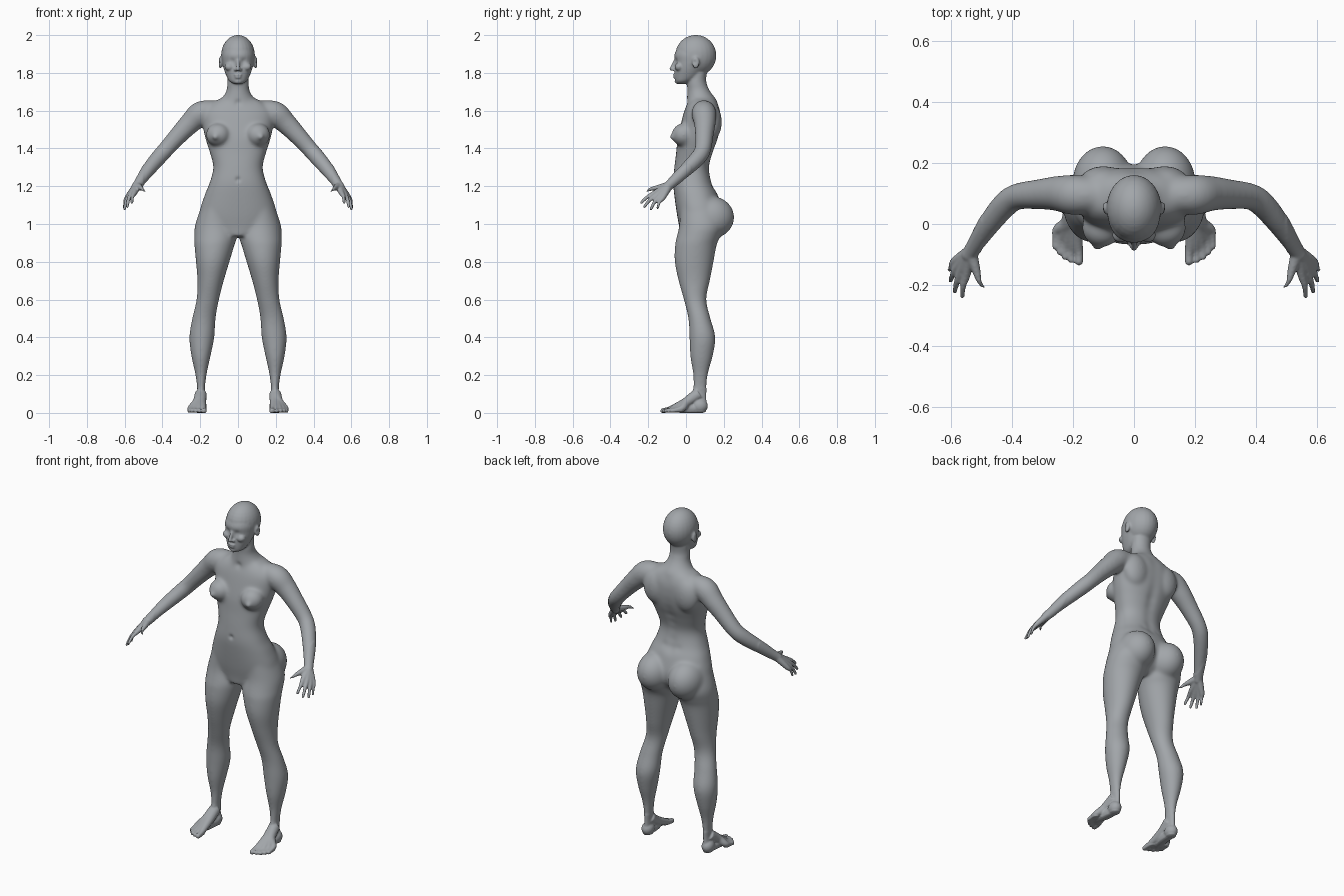
import bpy
import bmesh
from math import sin, cos, pi, exp, copysign
from mathutils import Vector, Matrix

cube = bpy.data.objects.get("Cube")
if cube:
    bpy.data.objects.remove(cube, do_unlink=True)

SIDES = 32
VOXEL = 0.005
bm = bmesh.new()


def smooth_rows(rows, steps=5):
    """Fill in rows of numbers with a Catmull-Rom curve."""
    rows = [Vector(row) for row in rows]
    result = []
    for i in range(len(rows) - 1):
        a, b = rows[max(i - 1, 0)], rows[i]
        c, d = rows[i + 1], rows[min(i + 2, len(rows) - 1)]
        for k in range(steps):
            t = k / steps
            result.append(b + (c - a) * (t / 2)
                          + (a * 2 - b * 5 + c * 4 - d) * (t * t / 2)
                          + (b * 3 - a - c * 3 + d) * (t ** 3 / 2))
    return result + [rows[-1]]


def skin(rings):
    """Join rings of points into a closed solid."""
    rings = [[bm.verts.new(p) for p in ring] for ring in rings]
    for low, high in zip(rings, rings[1:]):
        for i in range(SIDES):
            j = (i + 1) % SIDES
            bm.faces.new((low[i], low[j], high[j], high[i]))
    bm.faces.new(rings[0])
    bm.faces.new(rings[-1])


def stack(rows, side=1, power=1.0):
    """Level slices, each given as left, right, front, back, height."""
    def bend(v):
        return copysign(abs(v) ** power, v)
    rings = []
    for x0, x1, y0, y1, z in smooth_rows(rows):
        ring = []
        for i in range(SIDES):
            a = 2 * pi * i / SIDES
            ring.append((side * ((x0 + x1) / 2 + (x1 - x0) / 2 * bend(cos(a))),
                         (y0 + y1) / 2 + (y1 - y0) / 2 * bend(sin(a)), z))
        rings.append(ring)
    skin(rings)


def column(rows, power=1.0):
    """Level slices centred on the body, given as half width, front, back, height."""
    stack([(-w, w, y0, y1, z) for w, y0, y1, z in rows], 1, power)


def tube(rows, side=1):
    """Round limb along a path of x, y, z, radius."""
    rows = smooth_rows(rows)
    path = [Vector((side * r[0], r[1], r[2])) for r in rows]
    rings = []
    for i, p in enumerate(path):
        along = (path[min(i + 1, len(path) - 1)] - path[max(i - 1, 0)]).normalized()
        u = along.cross(Vector((1, 0, 0))).normalized()
        v = along.cross(u)
        rings.append([p + (u * cos(2 * pi * k / SIDES) + v * sin(2 * pi * k / SIDES))
                      * rows[i][3] for k in range(SIDES)])
    skin(rings)
    ball(path[-1], [rows[-1][3]] * 3)


def ball(centre, radii, side=1):
    x, y, z = centre
    place = Matrix.Translation((side * x, y, z)) @ Matrix.Diagonal((*radii, 1))
    bmesh.ops.create_uvsphere(bm, u_segments=24, v_segments=16, radius=1, matrix=place)


# Torso and neck
column([(.07, -.03, .12, .935), (.17, -.035, .17, .98), (.205, -.048, .195, 1.05),
        (.178, -.062, .17, 1.15), (.15, -.068, .138, 1.22), (.131, -.062, .124, 1.3),
        (.15, -.052, .145, 1.38), (.172, -.045, .17, 1.45), (.187, -.03, .183, 1.52),
        (.19, -.012, .183, 1.59), (.15, .005, .17, 1.635), (.08, .02, .15, 1.67)], .88)
column([(.13, .0, .175, 1.61), (.095, .004, .163, 1.655), (.064, .006, .13, 1.7),
        (.056, .006, .108, 1.75), (.055, .02, .11, 1.8)])

# Head, face and jaw
ball((0, .052, 1.892), (.09, .109, .109))
column([(.022, -.048, -.0, 1.742), (.045, -.056, .03, 1.755), (.06, -.06, .07, 1.78),
        (.075, -.06, .1, 1.82), (.084, -.058, .13, 1.86), (.086, -.06, .15, 1.9),
        (.07, -.035, .13, 1.95)], .92)
tube([(0, -.056, 1.868, .008), (0, -.069, 1.84, .009), (0, -.077, 1.821, .011)])
ball((0, -.061, 1.79), (.021, .009, .006))
ball((0, -.06, 1.777), (.018, .009, .006))
ball((0, -.042, 1.755), (.024, .018, .014))

# Paired parts, built on the left and repeated on the right
for side in (1, -1):
    # Nose wings, cheeks and ears
    ball((.012, -.065, 1.817), (.009, .011, .008), side)
    ball((.045, -.036, 1.832), (.026, .024, .022), side)
    ball((.094, .052, 1.854), (.011, .02, .032), side)

    # Chest, shoulder blade and hip masses
    ball((.105, -.012, 1.472), (.066, .064, .062), side)
    ball((.12, -.074, 1.462), (.018, .014, .018), side)
    ball((.1, .135, 1.54), (.08, .055, .1), side)
    ball((.102, .135, 1.035), (.1, .121, .112), side)

    # Leg from hip to ankle
    stack([(.03, .185, -.03, .17, 1.12), (.01, .226, -.035, .2, 1.0),
           (.006, .232, -.05, .18, .93), (.018, .231, -.058, .163, .89),
           (.045, .223, -.06, .146, .8), (.075, .215, -.04, .127, .7),
           (.1, .22, -.012, .108, .6), (.118, .243, .012, .13, .5),
           (.125, .258, .018, .156, .4), (.145, .247, .022, .142, .3),
           (.166, .226, .037, .116, .2), (.177, .214, .036, .108, .1),
           (.176, .22, .03, .11, .04)], side)

    # Heel, sole and toes
    ball((.2, .074, .036), (.034, .042, .038), side)
    tube([(.2, .06, .022, .024), (.205, 0, .024, .026), (.213, -.055, .02, .018)], side)
    for i, (x, y) in enumerate([(.18, -.122), (.205, -.118), (.226, -.108),
                                (.243, -.092), (.257, -.074)]):
        r = .014 if i == 0 else .0105
        tube([(.197, .066, .1, .032), (.194 + i * .005, .005, .058, .026),
              (.185 + i * .016, y + .055, .026, .018), (x, y + .025, .017, r),
              (x, y, .012, r)], side)

    # Arm from shoulder to wrist
    tube([(.12, .095, 1.6, .055), (.195, .095, 1.585, .066), (.25, .1, 1.537, .058),
          (.31, .097, 1.475, .05), (.38, .09, 1.397, .044), (.42, .065, 1.352, .043),
          (.47, .005, 1.292, .038), (.525, -.078, 1.215, .027),
          (.54, -.1, 1.195, .025)], side)

    # Hand: each finger runs from wrist to knuckle to tip
    for knuckle, tip, r in [((.548, -.163, 1.165), (.562, -.237, 1.113), .0098),
                            ((.566, -.155, 1.155), (.586, -.22, 1.092), .0098),
                            ((.578, -.14, 1.146), (.6, -.185, 1.08), .0096),
                            ((.586, -.122, 1.14), (.603, -.15, 1.085), .0088),
                            ((.517, -.15, 1.192), (.489, -.208, 1.172), .0098)]:
        k, t = Vector(knuckle), Vector(tip)
        middle = (k + t) / 2 + Vector((.004, -.004, .004))
        tube([(.535, -.09, 1.203, .022), (*k, .0145), (*middle, r), (*t, r * .8)], side)

# Fuse all parts into one skin
bmesh.ops.recalc_face_normals(bm, faces=bm.faces)
mesh = bpy.data.meshes.new("human_figure")
bm.to_mesh(mesh)
bm.free()
figure = bpy.data.objects.new("human_figure", mesh)
bpy.context.collection.objects.link(figure)
remesh = figure.modifiers.new("fuse", 'REMESH')
remesh.mode = 'VOXEL'
remesh.voxel_size = VOXEL
bm = bmesh.new()
bm.from_object(figure, bpy.context.evaluated_depsgraph_get())
figure.modifiers.clear()


def relax(verts, times):
    for _ in range(times):
        bmesh.ops.smooth_vert(bm, verts=verts, factor=.5, use_axis_x=True,
                              use_axis_y=True, use_axis_z=True)


# Soften the large forms strongly, hands, feet and face lightly
relax([v for v in bm.verts if .13 < v.co.z < 1.73 and abs(v.co.x) < .5], 30)
relax([v for v in bm.verts if v.co.z > 1.7 and v.co.y > .0], 6)

# Sculpted hollows and swellings: place, reach, push
dents = [((0, -.068, 1.235), .012, (0, .009, 0)),
         ((0, -.062, 1.784), .009, (0, .004, 0)),
         ((0, .01, 1.64), .018, (0, .008, 0))]
for i in range(9):
    dents.append(((0, .15, 1.2 + i * .05), .03, (0, -.007, 0)))
for side in (1, -1):
    dents += [((side * .034, -.062, 1.859), .016, (0, .011, 0)),
              ((side * .038, -.052, 1.856), .009, (0, -.006, 0)),
              ((side * .104, .045, 1.857), .011, (-side * .007, 0, 0)),
              ((side * .09, .0, 1.665), .025, (0, .006, -.004)),
              ((side * .045, .13, 1.2), .022, (0, -.004, 0))]
for place, reach, push in dents:
    place, push = Vector(place), Vector(push)
    for v in bm.verts:
        if abs(v.co.z - place.z) < reach * 3:
            v.co += push * exp(-((v.co - place).length / reach) ** 2)
relax(bm.verts[:], 2)

# Flatten the soles on the ground
for v in bm.verts:
    v.co.z = max(v.co.z, 0)
    if v.co.z < .012 and v.co.y < .2:
        v.co.z *= .6
for f in bm.faces:
    f.smooth = True
bm.to_mesh(mesh)
bm.free()

# Plain grey clay
clay = bpy.data.materials.new("grey_clay")
clay.use_nodes = True
clay.diffuse_color = (.36, .38, .4, 1)
clay.node_tree.nodes["Principled BSDF"].inputs["Base Color"].default_value = clay.diffuse_color
mesh.materials.clear()
mesh.materials.append(clay)
